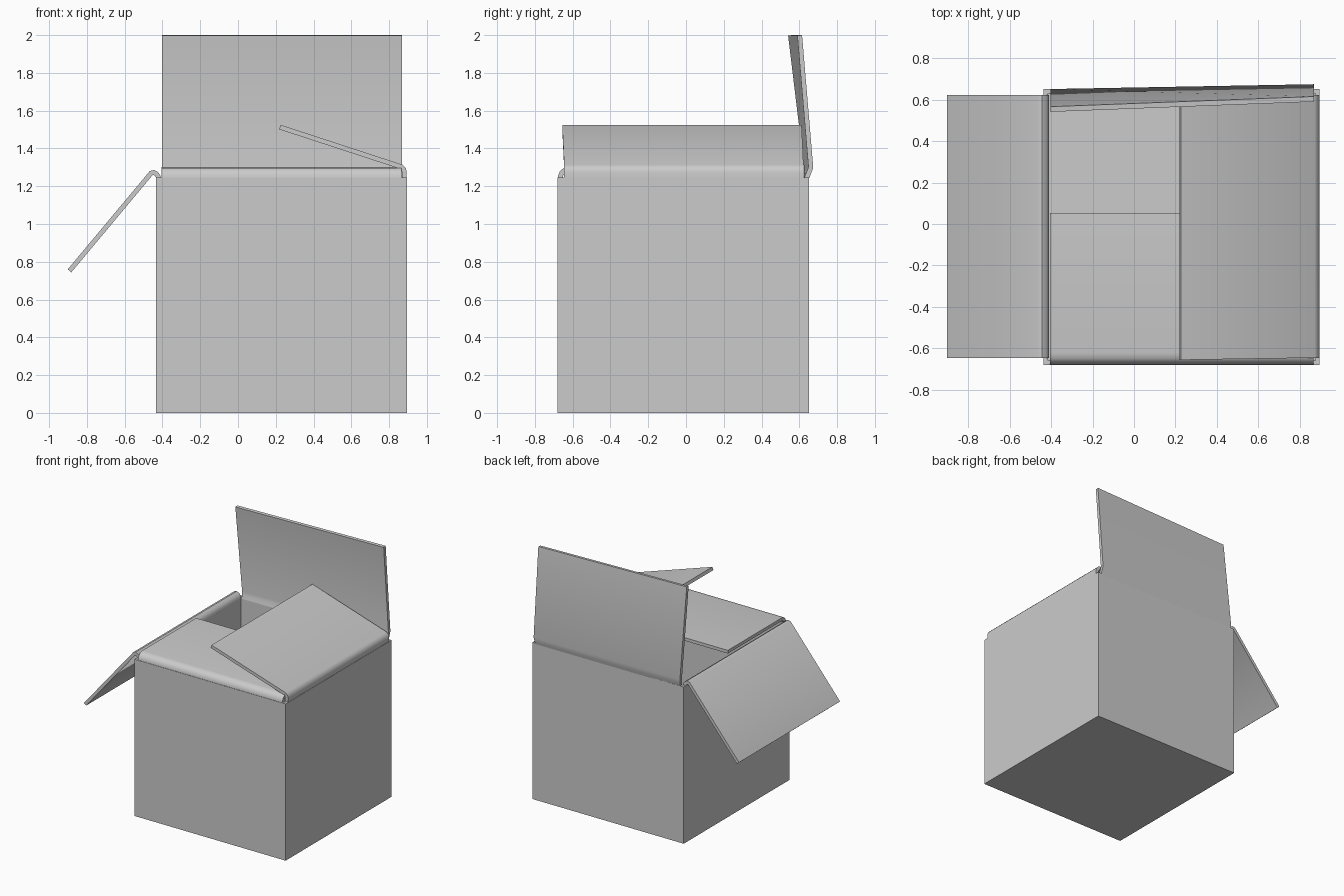
import bpy, bmesh, math
from mathutils import Vector

if "Cube" in bpy.data.objects:
    bpy.data.objects.remove(bpy.data.objects["Cube"])

X0, X1, Y0, Y1 = -0.435, 0.895, -0.68, 0.65
WALL_TOP, WALL, HALF = 1.245, 0.03, 0.0125


def finish(bm, name):
    bmesh.ops.recalc_face_normals(bm, faces=bm.faces)
    mesh = bpy.data.meshes.new(name)
    bm.to_mesh(mesh)
    bm.free()
    ob = bpy.data.objects.new(name, mesh)
    bpy.context.collection.objects.link(ob)
    bpy.ops.object.select_all(action='DESELECT')
    ob.select_set(True)
    bpy.context.view_layer.objects.active = ob
    bpy.ops.object.shade_smooth_by_angle(angle=math.radians(40))
    return ob


def outline(path):
    """Thicken a centre line into a closed outline."""
    pts = [Vector(p) for p in path]
    left, right = [], []
    for i, p in enumerate(pts):
        a = (p - pts[i - 1]).normalized() if i > 0 else None
        b = (pts[i + 1] - p).normalized() if i < len(pts) - 1 else None
        t = ((a or b) + (b or a)).normalized()
        n = Vector((-t.y, t.x))
        d = HALF / max(0.5, t.dot(a or b))
        left.append(p + n * d)
        right.append(p - n * d)
    return left, right


def flap(name, axis, start, end, path, path_end=None, skew=0.0):
    """Loft a bent cardboard strip between two ends along the x or y axis."""
    bm = bmesh.new()
    rings = []
    for pos, pth in ((start, path), (end, path_end or path)):
        ring = []
        for side in outline(pth):
            row = []
            for i, (d, z) in enumerate(side):
                p = pos + (skew if i == len(side) - 1 else 0)
                row.append(bm.verts.new((p, d, z) if axis == 'x' else (d, p, z)))
            ring.append(row)
        rings.append(ring)
    (la, ra), (lb, rb) = rings
    for i in range(len(la) - 1):
        j = i + 1
        bm.faces.new((la[i], la[j], lb[j], lb[i]))
        bm.faces.new((ra[i], rb[i], rb[j], ra[j]))
        bm.faces.new((la[i], ra[i], ra[j], la[j]))
        bm.faces.new((lb[i], lb[j], rb[j], rb[i]))
    for i in (0, -1):
        bm.faces.new((la[i], lb[i], rb[i], ra[i]))
    return finish(bm, name)


# Open box body with walls and floor
bm = bmesh.new()
bmesh.ops.create_cube(bm, size=1)
for v in bm.verts:
    v.co = (X0 if v.co.x < 0 else X1, Y0 if v.co.y < 0 else Y1,
            0 if v.co.z < 0 else WALL_TOP)
top = max(bm.faces, key=lambda f: f.calc_center_median().z)
bmesh.ops.inset_region(bm, faces=[top], thickness=WALL)
hole = bmesh.ops.extrude_face_region(bm, geom=[top])
bmesh.ops.translate(bm, vec=(0, 0, WALL - WALL_TOP),
                    verts=[g for g in hole['geom'] if isinstance(g, bmesh.types.BMVert)])
if top.is_valid:
    bm.faces.remove(top)
finish(bm, "box_body")

# Front flap, folded flat over the opening
flap("front_flap", 'x', -0.405, 0.865,
     [(-0.665, 1.235), (-0.664, 1.255), (-0.657, 1.272), (-0.643, 1.284),
      (-0.62, 1.288), (0.053, 1.288)])

# Left flap, folded outward and down
flap("left_flap", 'y', -0.647, 0.622,
     [(-0.421, 1.235), (-0.423, 1.252), (-0.432, 1.265), (-0.446, 1.273),
      (-0.460, 1.269), (-0.892, 0.752)])

# Right flap, half closed
flap("right_flap", 'y', -0.645, 0.622,
     [(0.880, 1.235), (0.881, 1.272), (0.877, 1.290), (0.864, 1.303),
      (0.222, 1.513)], skew=-0.01)

# Back flap, standing up with a slight twist
flap("back_flap", 'x', -0.402, 0.868,
     [(0.635, 1.235), (0.638, 1.265), (0.638, 1.295), (0.553, 1.999)],
     [(0.635, 1.235), (0.648, 1.265), (0.661, 1.300), (0.602, 1.999)])
